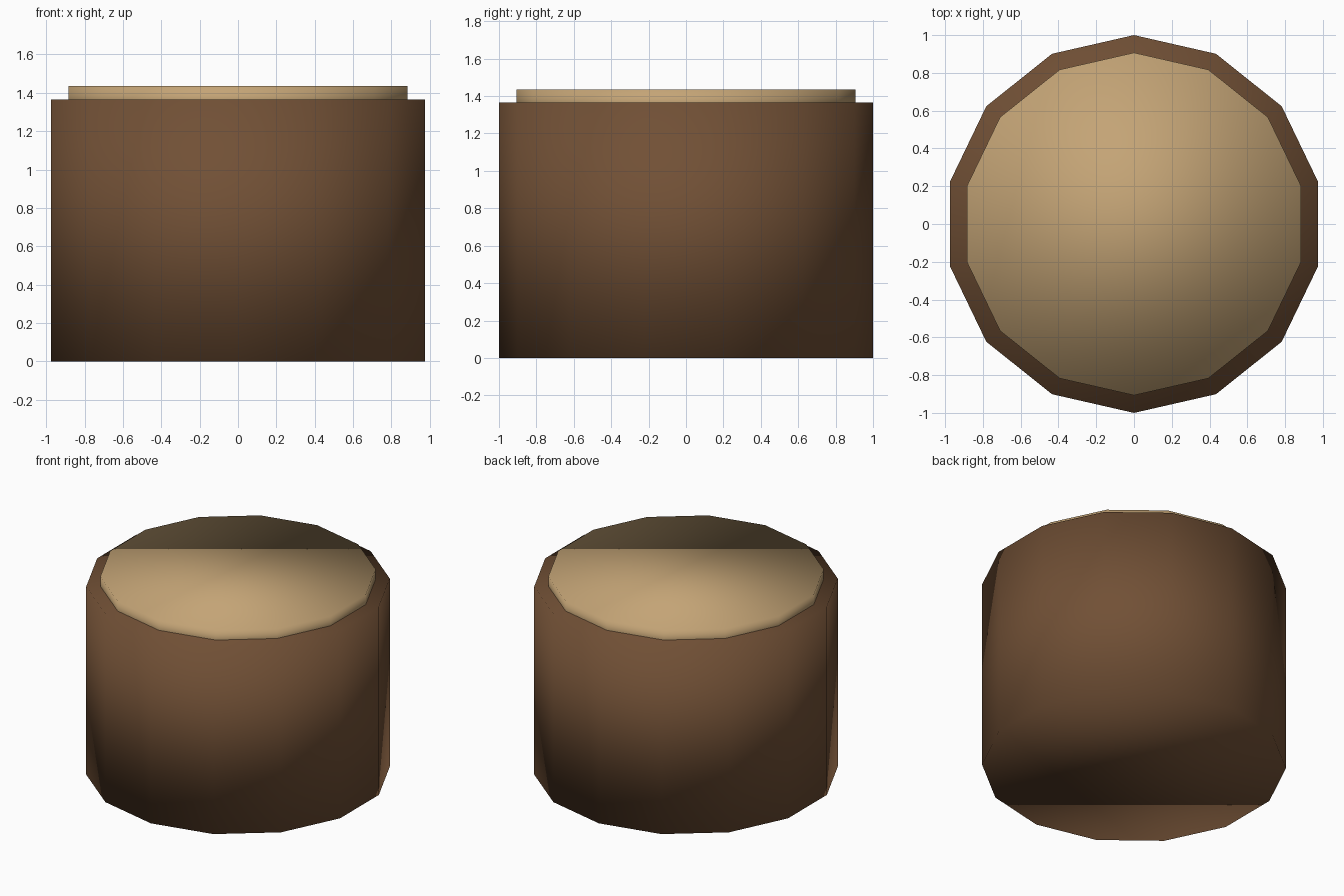
import bpy
from math import pi

if "Cube" in bpy.data.objects:
    bpy.data.objects.remove(bpy.data.objects["Cube"])

SIDES = 14


def material(name, color):
    mat = bpy.data.materials.new(name)
    mat.diffuse_color = color
    mat.use_nodes = True
    mat.node_tree.nodes["Principled BSDF"].inputs["Base Color"].default_value = mat.diffuse_color
    return mat


def drum(name, radius, z0, z1, mat):
    # Primitive's first vertex lies on the y axis, matching the top view
    bpy.ops.mesh.primitive_cylinder_add(vertices=SIDES, radius=radius, depth=z1 - z0,
                                        location=(0, 0, (z0 + z1) / 2))
    obj = bpy.context.object
    obj.name = name
    obj.data.materials.append(mat)
    bpy.ops.object.shade_smooth()
    return obj


bark = material("bark_brown", (0.165, 0.08, 0.036, 1))
wood = material("cut_wood", (0.55, 0.37, 0.18, 1))

# Stump trunk
drum("stump_trunk", 1.0, 0.0, 1.365, bark)
# Pale cut face, slightly raised above the bark
drum("cut_top", 0.907, 1.295, 1.435, wood)
